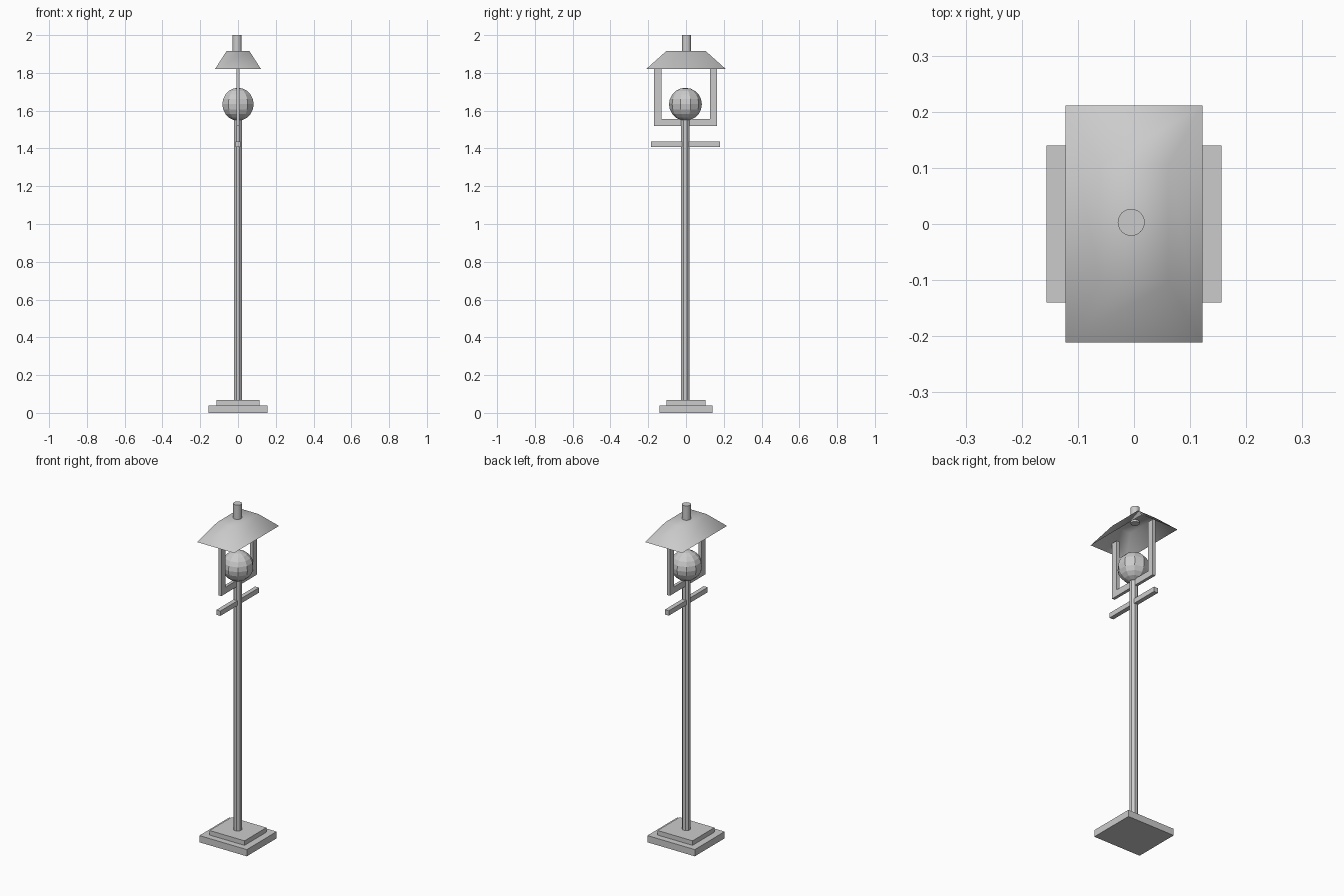
import bpy, math

if "Cube" in bpy.data.objects:
    bpy.data.objects.remove(bpy.data.objects["Cube"])


def box(name, x0, x1, y0, y1, z0, z1):
    bpy.ops.mesh.primitive_cube_add(size=1, location=((x0 + x1) / 2, (y0 + y1) / 2, (z0 + z1) / 2))
    ob = bpy.context.object
    ob.name = name
    ob.scale = (x1 - x0, y1 - y0, z1 - z0)
    bpy.ops.object.transform_apply(location=False, rotation=False, scale=True)
    return ob


def post(name, sides, radius, x, y, z0, z1, turn=0.0):
    bpy.ops.mesh.primitive_cylinder_add(vertices=sides, radius=radius, depth=z1 - z0,
                                        location=(x, y, (z0 + z1) / 2), rotation=(0, 0, turn))
    ob = bpy.context.object
    ob.name = name
    return ob


# Stepped base
box("base_lower", -0.156, 0.156, -0.14, 0.14, 0, 0.04)
box("base_upper", -0.115, 0.115, -0.103, 0.103, 0.04, 0.067)

# Octagonal pole and crossbar
post("pole", 8, 0.024, 0, -0.003, 0.06, 1.55, math.pi / 8)
box("crossbar", -0.013, 0.013, -0.185, 0.18, 1.407, 1.436)

# Low-poly globe
bpy.ops.mesh.primitive_uv_sphere_add(segments=10, ring_count=10, radius=0.087, location=(0, -0.003, 1.634))
bpy.context.object.name = "globe"

# U-shaped frame: one closed outline given thickness in x
a, b, w = -0.169, 0.164, 0.038
lo, hi = 1.518, 1.855
outline = [(a, hi), (a, lo), (b, lo), (b, hi), (b - w, hi), (b - w, lo + w), (a + w, lo + w), (a + w, hi)]
n, t = len(outline), 0.009
verts = [(x, y, z) for x in (-t, t) for y, z in outline]
quads = [(0, 1, 6, 7), (1, 2, 5, 6), (2, 3, 4, 5)]
faces = [tuple(reversed(q)) for q in quads] + [tuple(i + n for i in q) for q in quads]
faces += [(i, (i + 1) % n, (i + 1) % n + n, i + n) for i in range(n)]
mesh = bpy.data.meshes.new("lamp_frame")
mesh.from_pydata(verts, [], faces)
bpy.context.collection.objects.link(bpy.data.objects.new("lamp_frame", mesh))

# Hollow hipped roof, open underneath, smooth shaded
verts = [(sx * hx, sy * hy, z) for hx, hy, z in ((0.122, 0.211, 1.82), (0.061, 0.105, 1.915))
         for sx, sy in ((-1, -1), (1, -1), (1, 1), (-1, 1))]
faces = [(i, (i + 1) % 4, (i + 1) % 4 + 4, i + 4) for i in range(4)] + [(4, 5, 6, 7)]
mesh = bpy.data.meshes.new("roof")
mesh.from_pydata(verts, [], faces)
mesh.shade_smooth()
bpy.context.collection.objects.link(bpy.data.objects.new("roof", mesh))

# Round finial
finial = post("finial", 24, 0.024, -0.005, 0.003, 1.905, 2.0)
bpy.ops.object.shade_smooth_by_angle(angle=math.radians(30))
